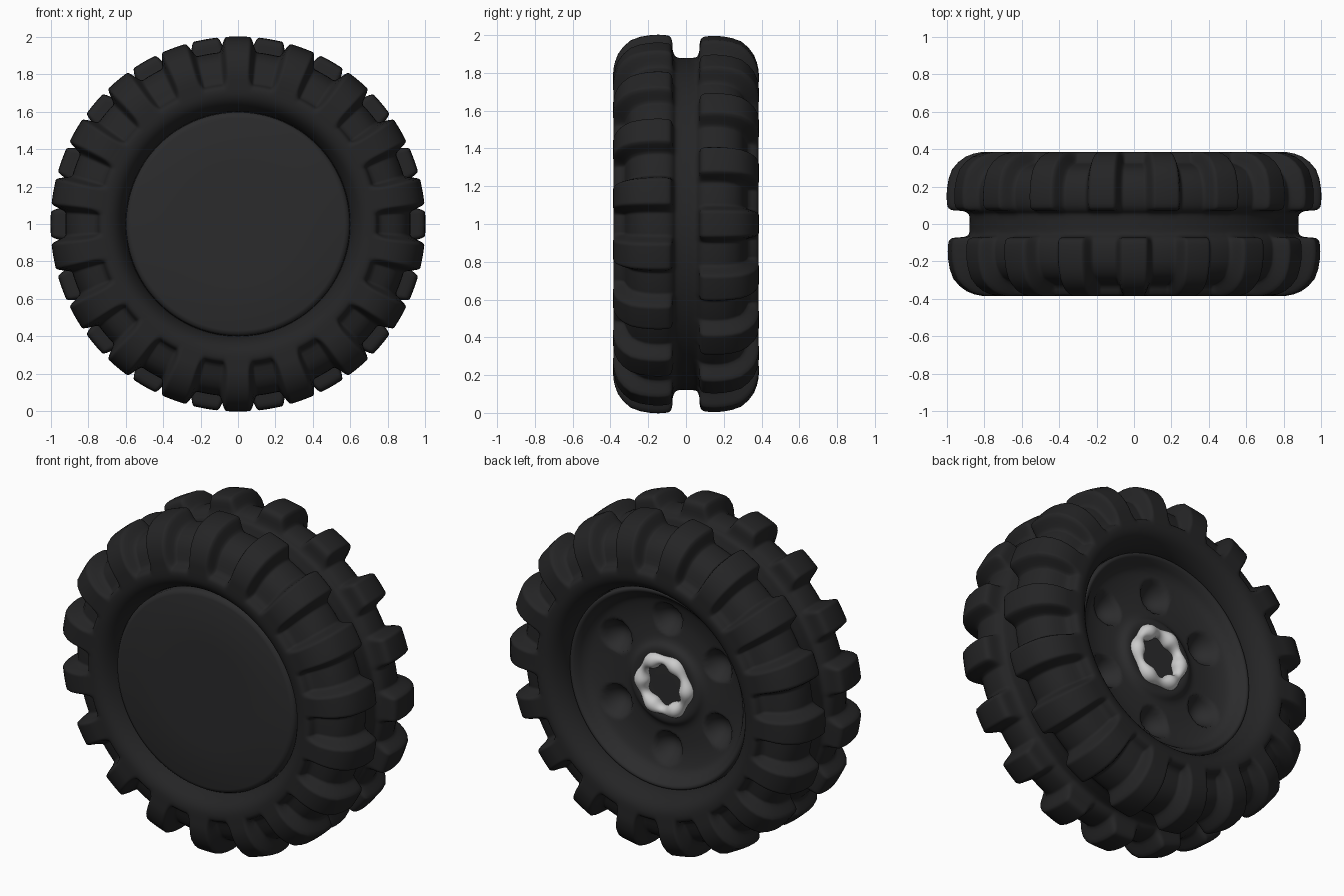
import bpy, bmesh
from math import sin, cos, pi, radians, hypot

if "Cube" in bpy.data.objects:
    bpy.data.objects.remove(bpy.data.objects["Cube"])

LUGS = 18


def material(name, v):
    m = bpy.data.materials.new(name)
    m.diffuse_color = (v, v, v * 1.05, 1)
    m.use_nodes = True
    m.node_tree.nodes["Principled BSDF"].inputs["Base Color"].default_value = m.diffuse_color
    return m


def smooth_path(pts, n):
    """Catmull-Rom resampling of a short profile."""
    out = []
    for i in range(len(pts) - 1):
        p0, p1, p2 = pts[max(i - 1, 0)], pts[i], pts[i + 1]
        p3 = pts[min(i + 2, len(pts) - 1)]
        for k in range(n):
            t = k / n
            out.append(tuple(0.5 * (2 * b + (c - a) * t + (2 * a - 5 * b + 4 * c - d) * t * t
                                    + (3 * b - a - 3 * c + d) * t ** 3)
                             for a, b, c, d in zip(p0, p1, p2, p3)))
    return out + [pts[-1]]


def lathe(name, columns, profile_at, closed, mat=None):
    """Spin a profile [(r, y)] that may vary with the angle about the axle."""
    bm = bmesh.new()
    rows = []
    for i in range(columns):
        a = 2 * pi * i / columns
        rows.append([bm.verts.new((r * sin(a), y, 1 + r * cos(a))) for r, y in profile_at(a)])
    n = len(rows[0])
    for i in range(columns):
        p, q = rows[i], rows[(i + 1) % columns]
        for j in range(n if closed else n - 1):
            k = (j + 1) % n
            bm.faces.new((p[j], p[k], q[k], q[j]))
    if not closed:
        bmesh.ops.remove_doubles(bm, verts=[v for r in rows for v in (r[0], r[-1])], dist=1e-5)
    bmesh.ops.recalc_face_normals(bm, faces=bm.faces)
    me = bpy.data.meshes.new(name)
    bm.to_mesh(me)
    bm.free()
    ob = bpy.data.objects.new(name, me)
    bpy.context.collection.objects.link(ob)
    if mat:
        me.materials.append(mat)
    bpy.context.view_layer.objects.active = ob
    ob.select_set(True)
    bpy.ops.object.shade_smooth_by_angle(angle=radians(70))
    ob.select_set(False)
    return ob


rubber = material("rubber", 0.018)
plastic = material("dark_plastic", 0.024)

# Tyre: half profiles (r, y) through a tread lug and through a pocket
lug = [(.88, 0), (.88, .04), (.892, .06), (.92, .07), (.965, .073), (.99, .083), (1, .11),
       (1, .19), (.973, .292), (.9, .36), (.82, .384), (.77, .385), (.72, .384)]
pocket = [(.88, 0), (.88, .04), (.886, .058), (.9, .07), (.914, .09), (.921, .12), (.922, .16),
          (.912, .22), (.87, .285), (.8, .315), (.757, .33), (.742, .37), (.72, .384)]
lip = [(.68, .378), (.645, .355), (.618, .315), (.602, .27), (.595, .2)]
lug_path = smooth_path(lug + lip, 2)
pocket_path = smooth_path(pocket + lip, 2)
PITCH = 360 / LUGS


def lug_weight(a, phase):
    """1 on a lug, 0 in a pocket, rounded step between."""
    d = abs((a * 180 / pi - phase + PITCH / 2) % PITCH - PITCH / 2)
    t = min(max((d - 3.6) / 2.8, 0), 1)
    return 1 - t * t * (3 - 2 * t)


def half(a, phase):
    w = lug_weight(a, phase)
    return [(p[0] + (q[0] - p[0]) * w, p[1] + (q[1] - p[1]) * w)
            for p, q in zip(pocket_path, lug_path)]


def tyre_profile(a):
    front = [(r, -y) for r, y in half(a, 0)]
    back = half(a, PITCH / 2)
    return front[:0:-1] + back


lathe("tyre", 720, tyre_profile, True, rubber)

# Wheel disc: flat front cap, dished back with six round dents
front_cap = [(0, -.318), (.3, -.318), (.57, -.318), (.588, -.312), (.598, -.296), (.6, -.25)]
dish = smooth_path([(.597, .2), (.595, .25), (.588, .268), (.572, .268), (.555, .25), (.53, .215),
                    (.49, .19), (.4, .172), (.3, .172), (.255, .18), (.225, .2), (.2, .205),
                    (.17, .2), (.15, .19), (.12, .185), (.06, .185), (0, .185)], 5)


def disc_profile(a):
    out = list(front_cap)
    for r, y in dish:
        if r > .25:
            c = round(a / (pi / 3)) * pi / 3
            d = hypot(r * sin(a) - .39 * sin(c), r * cos(a) - .39 * cos(c)) / .095
            if d < 1:
                y -= .08 * (1 - d * d) ** .8
        out.append((r, y))
    return out


lathe("wheel_disc", 180, disc_profile, False, plastic)


# Hub ring: six rounded bumps around the axle hole
def hub_profile(a):
    bump = -cos(6 * a)
    tube = .035 * (1 + .3 * bump)
    return [(.15 + tube * cos(2 * pi * k / 16),
             .202 + (.042 + .009 * bump) * sin(2 * pi * k / 16)) for k in range(16)]


lathe("hub_ring", 96, hub_profile, True)
